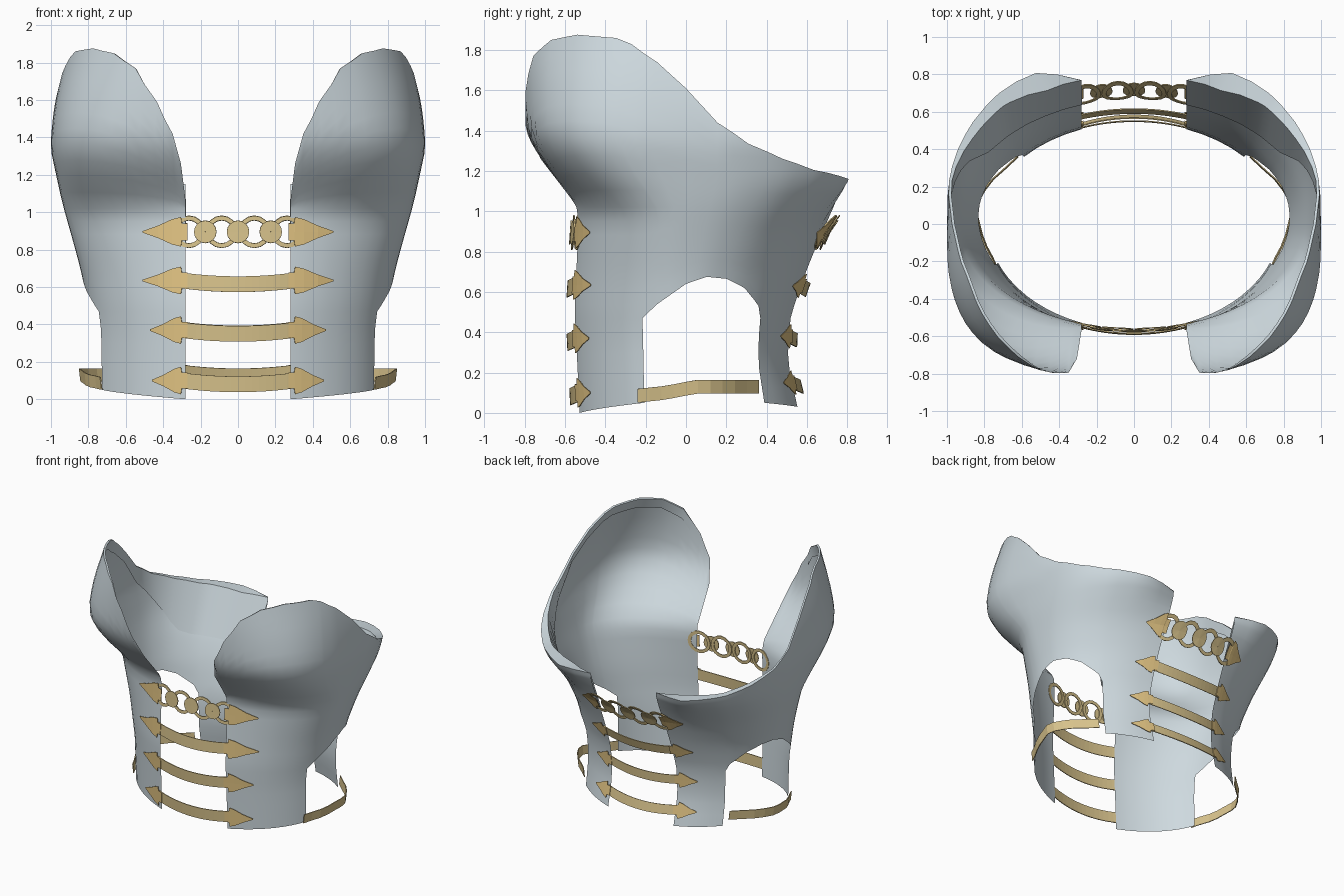
import bpy, bmesh, math
from mathutils import Vector

if "Cube" in bpy.data.objects:
    bpy.data.objects.remove(bpy.data.objects["Cube"], do_unlink=True)


def material(name, colour):
    m = bpy.data.materials.new(name)
    m.use_nodes = True
    m.diffuse_color = (*colour, 1)
    m.node_tree.nodes["Principled BSDF"].inputs["Base Color"].default_value = (*colour, 1)
    return m


STEEL = material("pale steel", (0.62, 0.70, 0.74))
GOLD = material("soft gold", (0.68, 0.54, 0.26))
BRIGHT = material("bright gold", (0.77, 0.56, 0.23))


def lerp_table(table, t):
    if t <= table[0][0]:
        return table[0][1]
    for (a, va), (b, vb) in zip(table, table[1:]):
        if t <= b:
            return va + (vb - va) * (t - a) / (b - a)
    return table[-1][1]


def soft(table, z):
    return sum(lerp_table(table, z + d) for d in (-0.04, 0, 0.04)) / 3


# Body profiles by height: half width, front depth, back depth
WIDTH = [(0, .78), (.37, .785), (.47, .80), (.67, .835), (.82, .875), (1.05, .94),
         (1.35, 1.005), (1.55, .985), (1.7, .955), (1.83, .92), (1.88, .90)]
FRONT = [(0, .565), (.5, .59), (1.02, .555), (1.15, .64), (1.25, .725), (1.38, .80),
         (1.6, .825), (1.88, .86)]
BACK = [(0, .60), (.25, .54), (.47, .55), (.6, .595), (.9, .70), (1.15, .90), (1.3, .92)]
# Squareness of each cross-section, fullest around the cups
FRONT_POWER = [(1.0, 2.0), (1.2, 2.9), (1.4, 3.2), (1.6, 2.9), (1.85, 2.45)]
BACK_POWER = [(.7, 2.0), (1.15, 2.5)]
# Rim height, arch height and rim width around the half, front edge (-1) to back edge (1)
RIM = [(-1, 1.06), (-.985, 1.26), (-.96, 1.42), (-.895, 1.59), (-.77, 1.77), (-.62, 1.85),
       (-.45, 1.876), (-.25, 1.86), (-.18, 1.83), (-.07, 1.74), (0, 1.61), (.08, 1.44),
       (.19, 1.335), (.34, 1.26), (.51, 1.205), (.8, 1.16), (1, 1.15)]
ARCH = [(-.31, .47), (-.2, .54), (0, .64), (.135, .675), (.27, .665), (.41, .62),
        (.56, .53), (.6, .47)]
LIP = [(-.88, 0), (-.7, .015), (.15, .015), (.38, .05), (.56, .066), (.82, .12), (1, 0)]
EDGE = 0.28


def section(z, side):
    depth, power = (FRONT, FRONT_POWER) if side < 0 else (BACK, BACK_POWER)
    return soft(WIDTH, z), soft(depth, z), soft(power, z)


def wall(u, z):
    """Point on the shell at turn u and height z."""
    side = -1 if u < 0 else 1
    w, d, n = section(z, side)
    phi = abs(u) * math.acos((EDGE / w) ** (n / 2))
    x = w * math.cos(phi) ** (2 / n)
    y = side * d * math.sin(phi) ** (2 / n)
    if side > 0 and x < .53:
        # the upper back turns in towards its edge
        y *= 1 - .12 * (.53 - x) / .25 * lerp_table([(.9, 0), (1.15, 1)], z)
    return Vector((x, y, z))


def on_surface(x, z, side, lift):
    """Point just off the shell at a given x and height."""
    w, d, n = section(z, side)
    return Vector((x, side * (d * (1 - (abs(x) / w) ** n) ** (1 / n) + lift), z))


def finish(name, bm, mat, mirror=False, smooth=False, thickness=0):
    bmesh.ops.remove_doubles(bm, verts=bm.verts, dist=0.0005)
    bmesh.ops.recalc_face_normals(bm, faces=bm.faces)
    me = bpy.data.meshes.new(name)
    bm.to_mesh(me)
    bm.free()
    me.materials.append(mat)
    ob = bpy.data.objects.new(name, me)
    bpy.context.collection.objects.link(ob)
    bpy.ops.object.select_all(action='DESELECT')
    ob.select_set(True)
    bpy.context.view_layer.objects.active = ob
    if smooth:
        bpy.ops.object.shade_smooth_by_angle(angle=math.radians(40))
    if mirror:
        ob.modifiers.new("mirror", 'MIRROR')
    if thickness:
        s = ob.modifiers.new("thickness", 'SOLIDIFY')
        s.thickness, s.offset = thickness, 0


def sheet(bm, columns):
    """Quads between neighbouring columns of points."""
    cols = [[bm.verts.new(p) for p in col] for col in columns]
    for a, b in zip(cols, cols[1:]):
        for i in range(len(a) - 1):
            bm.faces.new((a[i], b[i], b[i + 1], a[i + 1]))


def column(u, low, high, rows):
    return [wall(u, low + (high - low) * i / rows) for i in range(rows + 1)]


# Breast and back shell, one half mirrored to the other
turns = sorted({u for u, _ in RIM + ARCH} | {-.93, -.83, -.69, -.53, -.38, -.12, .7, .9})
bm = bmesh.new()
sheet(bm, [column(u, lerp_table(ARCH, u), 1.02, 8) + column(u, 1.02, lerp_table(RIM, u), 10)[1:]
           for u in turns])
sheet(bm, [column(u, .05 * (u + 1) / .69, .47, 5) for u in turns if u <= -.31])
sheet(bm, [column(u, .05 - .02 * (u - .6) / .4, .47, 5) for u in turns if u >= .6])
finish("bodice_shell", bm, STEEL, mirror=True, smooth=True)

# Thickened rim tapering into the shell
bm = bmesh.new()
lip = []
for u in [t for t in turns if t >= -.88]:
    top = lerp_table(RIM, u)
    inset = lerp_table(LIP, u)
    outer = wall(u, top)
    inner = Vector((outer.x * (1 - inset), outer.y * (1 - inset), top - .004))
    foot = wall(u, top - .08 - .25 * min(max(u / .4, 0), 1))
    lip.append([outer, inner, Vector((foot.x * .99, foot.y * .99, foot.z))])
sheet(bm, lip)
finish("shell_rim", bm, STEEL, mirror=True, smooth=True)


# Straps across the openings, sagging a little in the middle
def strap(name, z, side, half):
    bm = bmesh.new()
    cols = []
    for i in range(-8, 9):
        x, sag = .3 * i / 8, .02 * (1 - (i / 8) ** 2)
        cols.append([on_surface(x, z - sag + k * half, side, .005) for k in (-1, 1)])
    sheet(bm, cols)
    finish(name, bm, GOLD, thickness=.006)


# Pointed end plates lying on the shell
def strap_ends(name, z, tip, side, half):
    bm = bmesh.new()
    reach = tip - .3
    head = [(.27, half), (.30, half), (.305, half * 1.75), (.3 + reach * .25, half * 1.5),
            (.3 + reach * .6, half * .75), (tip, .004)]
    sheet(bm, [[on_surface(x, z + k * h, side, .014) for k in (-1, 0, 1)] for x, h in head])
    finish(name, bm, BRIGHT, mirror=True, thickness=.004)


FRONT_ROWS = [(.10, .46), (.37, .47), (.635, .51)]
BACK_ROWS = [(.15, .43), (.38, .43), (.63, .43)]
for label, side, rows, half in (("front", -1, FRONT_ROWS, .042), ("back", 1, BACK_ROWS, .034)):
    for i, (z, tip) in enumerate(rows):
        strap(f"{label}_strap_{i + 1}", z, side, half)
        strap_ends(f"{label}_strap_ends_{i + 1}", z, tip, side, half)
strap_ends("front_chain_ends", .895, .51, -1, .045)
strap_ends("back_chain_ends", .895, .43, 1, .045)


# Chains of open rings and solid discs
def chain(name, side):
    bm = bmesh.new()

    def ring(cx, inner, outer, lift):
        cols = []
        for i in range(17):
            a = math.tau * i / 16
            cols.append([on_surface(cx + r * math.cos(a), .895 + r * math.sin(a), side, lift)
                         for r in (inner, outer)])
        sheet(bm, cols)

    for k in (-1, 0, 1):
        ring(k * .175, .001, .06, .010)
    for k in (-1.5, -.5, .5, 1.5):
        ring(k * .175, .062, .086, 0)
    finish(name, bm, GOLD, thickness=.006)


chain("front_chain", -1)
chain("back_chain", 1)

# Side bands bowing out across the arches
BOW = [(-.24, .72), (-.1, .80), (.1, .85), (.25, .75), (.36, .60)]
RISE = [(-.24, .085), (-.1, .10), (.05, .13), (.36, .13)]
bm = bmesh.new()
cols = []
for i in range(11):
    y = -.24 + .6 * i / 10
    x, z = soft(BOW, y), lerp_table(RISE, y)
    cols.append([(x, y, z - .034), (x + .008, y, z + .034)])
sheet(bm, cols)
finish("side_band", bm, GOLD, mirror=True, thickness=.006)
